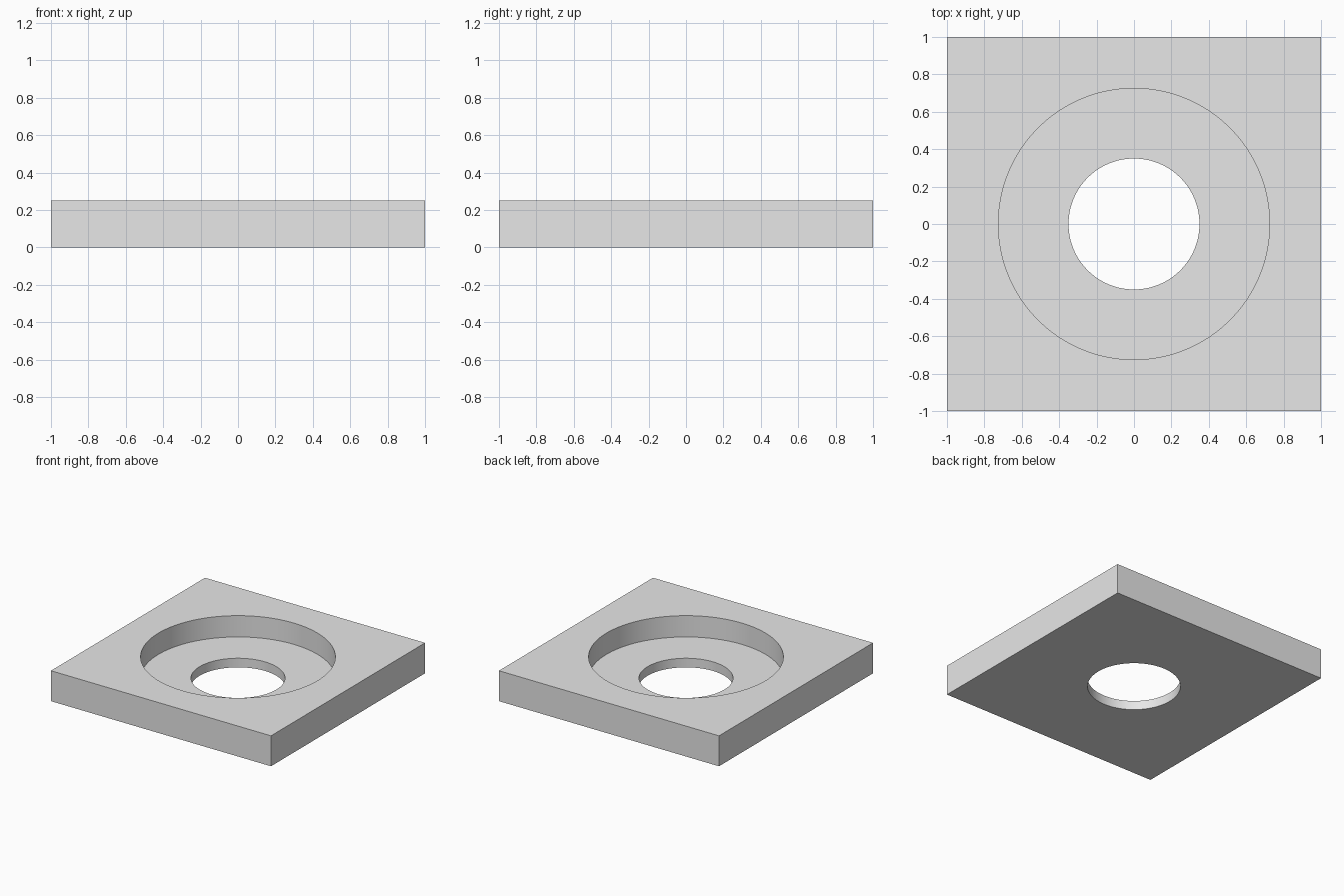
import bpy
import bmesh
from math import cos, sin, tau, radians

SEGMENTS = 128
HEIGHT = 0.25
FLOOR = 0.075
RECESS_R = 0.725
HOLE_R = 0.35

cube = bpy.data.objects.get("Cube")
if cube:
    bpy.data.objects.remove(cube, do_unlink=True)

# Single light grey finish
grey = bpy.data.materials.new("light_grey")
grey.use_nodes = True
colour = (0.8, 0.8, 0.8, 1)
grey.diffuse_color = colour
grey.node_tree.nodes["Principled BSDF"].inputs["Base Color"].default_value = colour

bm = bmesh.new()


def ring(z, radius=None):
    """Circle of vertices, or the unit square when no radius is given."""
    verts = []
    for i in range(SEGMENTS):
        c, s = cos(tau * i / SEGMENTS), sin(tau * i / SEGMENTS)
        r = radius or 1 / max(abs(c), abs(s))
        verts.append(bm.verts.new((c * r, s * r, z)))
    return verts


# Closed section: sides, top, recess wall, recess floor, hole wall, underside
rings = [
    ring(0),
    ring(HEIGHT),
    ring(HEIGHT, RECESS_R),
    ring(FLOOR, RECESS_R),
    ring(FLOOR, HOLE_R),
    ring(0, HOLE_R),
]
for a, b in zip(rings, rings[1:] + rings[:1]):
    for i in range(SEGMENTS):
        j = (i + 1) % SEGMENTS
        bm.faces.new((a[i], a[j], b[j], b[i]))
bmesh.ops.recalc_face_normals(bm, faces=bm.faces)

mesh = bpy.data.meshes.new("recessed_plate")
bm.to_mesh(mesh)
bm.free()
mesh.materials.append(grey)

# Square plate with a round recess and a through hole
plate = bpy.data.objects.new("recessed_plate", mesh)
bpy.context.collection.objects.link(plate)
bpy.ops.object.select_all(action='DESELECT')
plate.select_set(True)
bpy.context.view_layer.objects.active = plate
bpy.ops.object.shade_smooth_by_angle(angle=radians(30))
